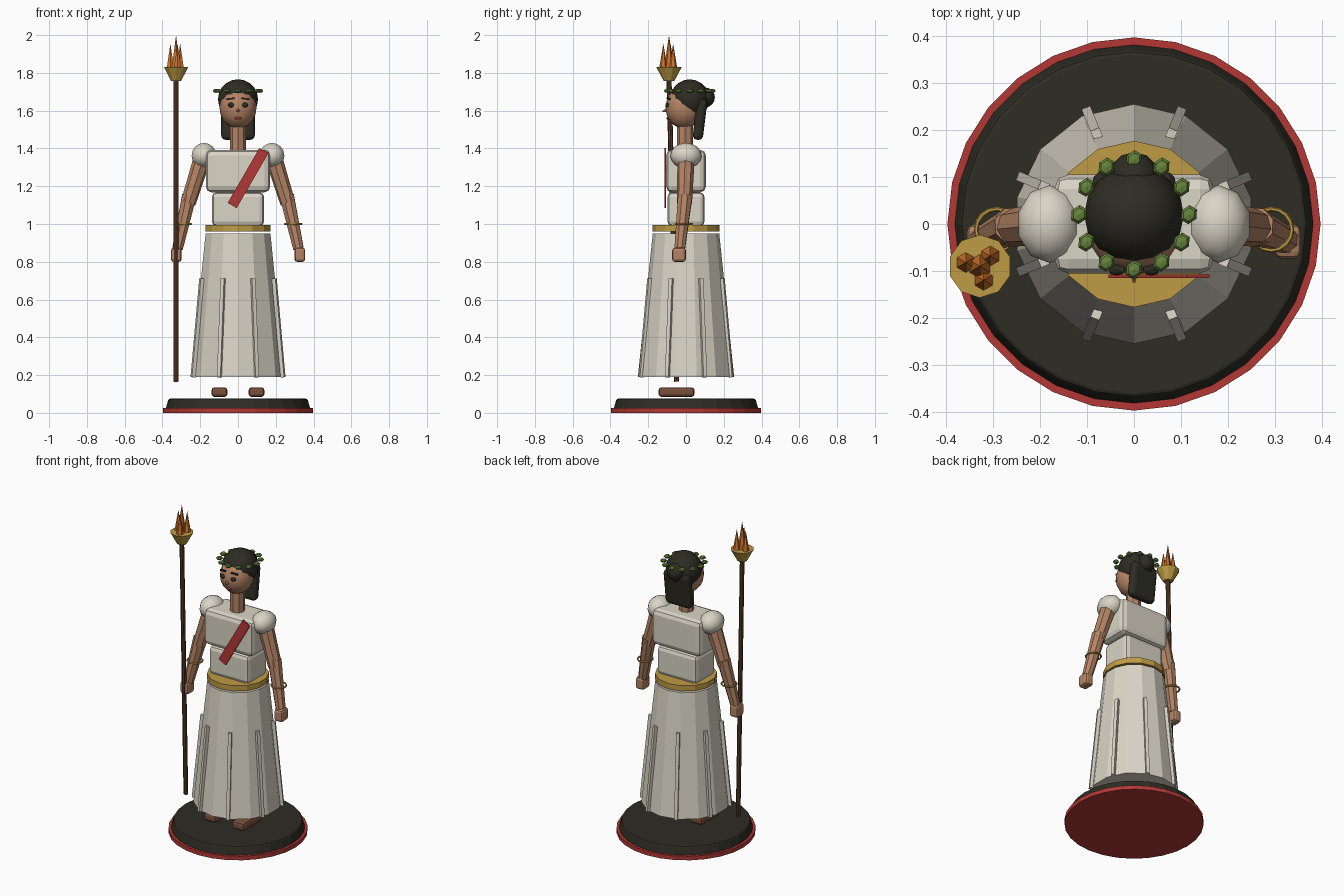
import bpy
from math import radians, sin, cos, pi, atan2
from mathutils import Vector

old = bpy.data.objects.get("Cube")
if old:
    bpy.data.objects.remove(old, do_unlink=True)


def material(name, r, g, b):
    m = bpy.data.materials.new(name)
    m.use_nodes = True
    m.diffuse_color = (r, g, b, 1)
    bsdf = next(n for n in m.node_tree.nodes if n.type == 'BSDF_PRINCIPLED')
    bsdf.inputs["Base Color"].default_value = (r, g, b, 1)
    bsdf.inputs["Roughness"].default_value = 0.8
    return m


CREAM = material("cream cloth", 0.70, 0.66, 0.56)
DARK = material("near black", 0.026, 0.025, 0.017)
RED = material("red", 0.45, 0.04, 0.035)
GOLD = material("gold", 0.52, 0.33, 0.06)
SKIN = material("skin", 0.46, 0.23, 0.13)
WOOD = material("dark wood", 0.10, 0.045, 0.022)
LEATHER = material("sandal leather", 0.19, 0.08, 0.04)
GREEN = material("leaf green", 0.13, 0.23, 0.045)
ORANGE = material("flame orange", 0.65, 0.18, 0.025)


def finish(name, mat, smooth=False, bevel=0, segments=2):
    ob = bpy.context.object
    ob.name = name
    ob.data.materials.append(mat)
    if bevel:
        bpy.ops.object.transform_apply(location=False, rotation=False, scale=True)
        mod = ob.modifiers.new("Bevel", 'BEVEL')
        mod.width, mod.segments = bevel, segments
    if smooth:
        bpy.ops.object.shade_smooth()
    return ob


def box(name, mat, loc, size, rot=(0, 0, 0), bevel=0, segments=2):
    bpy.ops.mesh.primitive_cube_add(size=1, location=loc, rotation=rot)
    bpy.context.object.scale = size
    return finish(name, mat, False, bevel, segments)


def ball(name, mat, loc, radii, segs=16, rings=10, smooth=True):
    bpy.ops.mesh.primitive_uv_sphere_add(segments=segs, ring_count=rings, radius=1, location=loc)
    bpy.context.object.scale = radii
    return finish(name, mat, smooth)


def limb(name, mat, a, b, r1, r2, sides, bevel=0):
    """Tapered prism running from point a to point b."""
    a, b = Vector(a), Vector(b)
    d = b - a
    # a straight upright piece keeps a corner facing front and back
    rot = (0, 0, 0) if d.xy.length < 1e-6 else d.to_track_quat('Z', 'Y').to_euler()
    bpy.ops.mesh.primitive_cone_add(vertices=sides, radius1=r1, radius2=r2, depth=d.length,
                                    location=(a + b) / 2, rotation=rot)
    return finish(name, mat, False, bevel)


# Round plinth
limb("plinth_rim", RED, (0, 0, 0), (0, 0, 0.025), 0.397, 0.397, 28)
limb("plinth_top", DARK, (0, 0, 0.015), (0, 0, 0.075), 0.384, 0.368, 28, bevel=0.008)

# Skirt with raised pleats, and belt
limb("skirt", CREAM, (0, 0, 0.19), (0, 0, 0.95), 0.255, 0.176, 14)
tilt = -atan2(0.05, 0.52)
for i in range(8):
    a = pi / 8 + i * pi / 4
    box(f"pleat_{i + 1}", CREAM, (0.233 * cos(a), 0.233 * sin(a), 0.45),
        (0.02, 0.02, 0.525), (0, tilt, a))
limb("belt", GOLD, (0, 0, 0.96), (0, 0, 0.995), 0.177, 0.177, 14)

# Torso and sash
box("waist", CREAM, (0, 0, 1.078), (0.276, 0.196, 0.18), bevel=0.025)
box("chest", CREAM, (0, 0, 1.28), (0.34, 0.21, 0.225), bevel=0.03)
box("sash", RED, (0.053, -0.111, 1.243), (0.055, 0.008, 0.335), (0, radians(30), 0))

# Arms, hands, shoulders, bracelets and feet on both sides
for side, s in (("left", 1), ("right", -1)):
    ball(f"{side}_shoulder", CREAM, (s * 0.18, 0, 1.362), (0.069, 0.083, 0.067), 10, 8)
    limb(f"{side}_upper_arm", SKIN, (s * 0.192, 0, 1.34), (s * 0.264, -0.008, 1.11),
         0.046, 0.04, 8)
    limb(f"{side}_forearm", SKIN, (s * 0.258, -0.004, 1.15), (s * 0.32, -0.033, 0.87),
         0.041, 0.03, 8)
    box(f"{side}_hand", SKIN, (s * 0.327, -0.037, 0.837), (0.056, 0.072, 0.075), bevel=0.014)
    bpy.ops.mesh.primitive_torus_add(location=(s * 0.292, -0.012, 1.0), major_radius=0.044,
                                     minor_radius=0.005, major_segments=16, minor_segments=6)
    finish(f"{side}_bracelet", GOLD)
    box(f"{side}_foot", LEATHER, (s * 0.098, -0.05, 0.11), (0.084, 0.19, 0.05), bevel=0.015)

# Neck and head
limb("neck", SKIN, (0, -0.005, 1.385), (0, -0.005, 1.54), 0.043, 0.043, 8)
ball("head", SKIN, (0, -0.01, 1.616), (0.098, 0.098, 0.111))
limb("nose", SKIN, (0, -0.1, 1.602), (0, -0.124, 1.596), 0.011, 0.003, 6)
ball("lips", RED, (0, -0.095, 1.56), (0.018, 0.008, 0.007), 8, 6)
for side, s in (("left", 1), ("right", -1)):
    ball(f"{side}_eye", DARK, (s * 0.037, -0.099, 1.63), (0.017, 0.011, 0.013), 8, 6)
    box(f"{side}_brow", DARK, (s * 0.04, -0.092, 1.663), (0.042, 0.012, 0.008),
        (0, s * radians(8), s * radians(15)))

# Hair: cap, bun and long back lock
ball("hair_cap", DARK, (0, 0.02, 1.66), (0.106, 0.104, 0.106))
ball("hair_bun", DARK, (0, 0.1, 1.67), (0.053, 0.053, 0.053), 12, 8)
box("hair_back", DARK, (0, 0.074, 1.555), (0.178, 0.055, 0.22), (radians(-7), 0, 0),
    bevel=0.024, segments=3)

# Leaf wreath
for i in range(12):
    a = i * pi / 6
    ball(f"wreath_leaf_{i + 1}", GREEN, (0.117 * cos(a), 0.02 + 0.117 * sin(a), 1.705),
         (0.021, 0.018, 0.011), 6, 4, smooth=False).rotation_euler.z = pi / 3

# Torch: pole, cup and flames
tx, ty = -0.328, -0.09
limb("torch_pole", WOOD, (tx, -0.05, 0.165), (tx, ty, 1.77), 0.0135, 0.0135, 8)
limb("torch_cup", GOLD, (tx, ty, 1.757), (tx, ty, 1.83), 0.028, 0.067, 10)
limb("flame_centre", ORANGE, (tx, ty, 1.82), (tx, ty, 2.0), 0.027, 0, 6)
for i in range(3):
    a = radians(45 + 120 * i)
    x, y = tx + 0.031 * cos(a), ty + 0.031 * sin(a)
    limb(f"flame_{i + 1}", ORANGE, (x, y, 1.82), (x, y, 1.955), 0.023, 0, 6)
